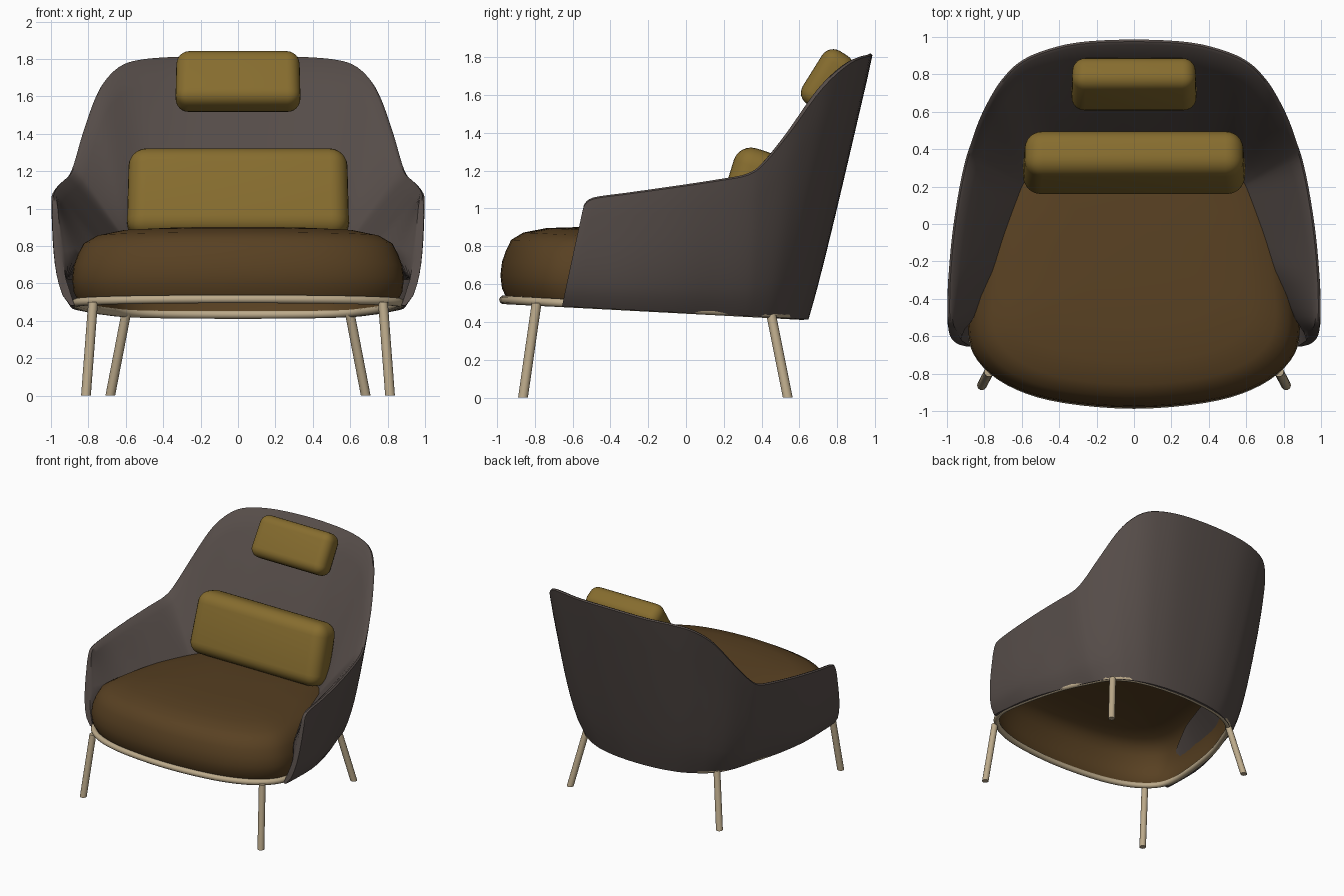
import bpy, bmesh, math
from mathutils import Vector, Matrix

if "Cube" in bpy.data.objects:
    bpy.data.objects.remove(bpy.data.objects["Cube"])


def material(name, rgb):
    m = bpy.data.materials.new(name)
    m.diffuse_color = (*rgb, 1)
    m.use_nodes = True
    m.node_tree.nodes["Principled BSDF"].inputs["Base Color"].default_value = m.diffuse_color
    return m


GREY = material("grey brown fabric", (0.092, 0.073, 0.066))
BROWN = material("dark brown fabric", (0.098, 0.052, 0.016))
MUSTARD = material("mustard fabric", (0.240, 0.152, 0.028))
BEIGE = material("beige metal", (0.50, 0.40, 0.255))


def finish(bm, name, mat, angle=40):
    bmesh.ops.recalc_face_normals(bm, faces=bm.faces)
    me = bpy.data.meshes.new(name)
    bm.to_mesh(me)
    bm.free()
    ob = bpy.data.objects.new(name, me)
    bpy.context.collection.objects.link(ob)
    me.materials.append(mat)
    bpy.ops.object.select_all(action='DESELECT')
    ob.select_set(True)
    bpy.context.view_layer.objects.active = ob
    bpy.ops.object.shade_smooth_by_angle(angle=math.radians(angle))
    return ob


def spline(a, b, c, d, t):
    """Catmull-Rom point between b and c."""
    return [0.5 * (2 * q + (r - p) * t + (2 * p - 5 * q + 4 * r - s) * t * t
                   + (3 * q - p - 3 * r + s) * t ** 3) for p, q, r, s in zip(a, b, c, d)]


def bridge(bm, loops, closed_loops=False):
    """Skin a list of closed vertex loops."""
    n = len(loops[0])
    last = len(loops) if closed_loops else len(loops) - 1
    for i in range(last):
        a, b = loops[i], loops[(i + 1) % len(loops)]
        for j in range(n):
            k = (j + 1) % n
            bm.faces.new((a[j], a[k], b[k], b[j]))


def plane_z(y):
    """Height of the sloping base frame."""
    return 0.517 - 0.053 * (y + 0.97)


# base frame outline, right half from front to back
half = [(0, -.965), (.37, -.935), (.62, -.865), (.79, -.75), (.865, -.6), (.855, -.35),
        (.79, 0), (.70, .25), (.595, .45), (.38, .57), (0, .615)]
pts = half + [(-x, y) for x, y in reversed(half[1:-1])]
N = len(pts)
outline = [spline(pts[i - 1], pts[i], pts[(i + 1) % N], pts[(i + 2) % N], t / 4)
           for i in range(N) for t in range(4)]

# base frame: tube swept round the outline
bm = bmesh.new()
loops = []
M = len(outline)
for i, (x, y) in enumerate(outline):
    p, q = outline[i - 1], outline[(i + 1) % M]
    nrm = Vector((q[1] - p[1], p[0] - q[0], 0)).normalized()
    c = Vector((x, y, plane_z(y)))
    loops.append([bm.verts.new(c + 0.023 * (nrm * math.cos(a) + Vector((0, 0, 1)) * math.sin(a)))
                  for a in (k * math.tau / 10 for k in range(10))])
bridge(bm, loops, True)
finish(bm, "base_frame", BEIGE, 60)

# seat: domed cushion, open underneath
bm = bmesh.new()
loops = []
for s, h in [(.98, .01), (1.01, .06), (1.02, .13), (1.01, .2), (.985, .26), (.95, .32),
             (.87, .362), (.72, .392), (.5, .407), (.25, .412)]:
    ring = []
    for x, y in outline:
        px, py = x * s, -.15 + (y + .15) * s
        ring.append(bm.verts.new((px, py, plane_z(py) + h)))
    loops.append(ring)
bridge(bm, loops)
bm.faces.new(loops[-1])
finish(bm, "seat", BROWN, 60)

# legs: splayed round bars
legs = {"front": ((.775, -.79, .5), (.813, -.862, 0)), "back": ((.598, .45, .44), (.683, .538, 0))}
for pos, (top, foot) in legs.items():
    for side, sx in (("left", -1), ("right", 1)):
        bm = bmesh.new()
        loops = [[bm.verts.new((sx * c[0] + .026 * math.cos(a), c[1] + .026 * math.sin(a), c[2]))
                  for a in (k * math.tau / 16 for k in range(16))] for c in (foot, top)]
        bridge(bm, loops)
        for lp in loops:
            bm.faces.new(lp)
        finish(bm, f"{pos}_{side}_leg", BEIGE)

# shell stations from back centre to arm front:
# rim x, y, z; bottom x, y; inner padding at seat level x, y
stations = [
    (0, .99, 1.82, 0, .64, 0, .35), (.3, .975, 1.813, .18, .63, .2, .35),
    (.5, .925, 1.8, .32, .605, .32, .35), (.62, .865, 1.77, .41, .575, .42, .34),
    (.705, .78, 1.7, .5, .53, .5, .31), (.765, .69, 1.6, .56, .49, .54, .28),
    (.83, .56, 1.42, .62, .43, .56, .25), (.88, .42, 1.25, .67, .35, .58, .22),
    (.908, .33, 1.185, .70, .28, .595, .19), (.94, .18, 1.155, .745, .15, .625, .1),
    (.975, -.05, 1.12, .82, -.06, .685, -.08), (.997, -.3, 1.085, .873, -.3, .745, -.25),
    (1.0, -.49, 1.058, .888, -.56, .855, -.5), (.995, -.54, 1.02, .888, -.655, .94, -.593)]


def flip(r):
    return [-v if k in (0, 3, 5) else v for k, v in enumerate(r)]


ext = [flip(stations[1])] + stations + [stations[-1]]
right = [spline(*ext[i:i + 4], t / 4) for i in range(len(stations) - 1) for t in range(4)]
right.append(list(stations[-1]))
cols = [flip(r) for r in reversed(right[1:])] + right

# shell: padded wraparound back and arms
bm = bmesh.new()
loops = []
R = 10
for i, (tx, ty, tz, bx, by, sx, sy) in enumerate(cols):
    p, q = cols[max(i - 1, 0)], cols[min(i + 1, len(cols) - 1)]
    n = Vector((p[4] - q[4], q[3] - p[3], 0)).normalized()
    arm = abs(n.x)
    top, bot = Vector((tx, ty, tz)), Vector((bx, by, plane_z(by) - .018)) + n * .008

    def outer(v):
        return bot.lerp(top, v) + n * (.008 + .035 * arm) * math.sin(math.pi * v ** .6)

    # padding meets the seat lower down towards the arm front
    f = min(max((-.25 - sy) / .3, 0), 1)
    S = Vector((sx, sy, .81 - .08 * f))
    rim = top - n * .03
    prof = [outer(k / R) for k in range(R)]
    prof += [top - n * .004 - Vector((0, 0, .008)), top - n * .015, rim - Vector((0, 0, .006))]
    for k in range(1, 8):
        t = k / 7
        prof.append(rim.lerp(S, t) - n * .03 * (1 - arm) * math.sin(math.pi * t))
    v = (.62 - bot.z) / (top.z - bot.z)
    prof += [outer(v) - n * .045, bot - n * .022]
    loops.append([bm.verts.new(c) for c in prof])
bridge(bm, loops)
bm.faces.new(loops[0])
bm.faces.new(loops[-1])
finish(bm, "shell", GREY, 45)


# pillows: rounded boxes leaning back, a little narrower at the top
def pillow(name, centre, size, tilt, bevel):
    bm = bmesh.new()
    bmesh.ops.create_cube(bm, size=1)
    for vert in bm.verts:
        vert.co = Vector([a * b for a, b in zip(vert.co, size)])
        if vert.co.z > 0:
            vert.co.x *= .98
    bmesh.ops.bevel(bm, geom=bm.edges[:], offset=bevel, segments=6, profile=.5, affect='EDGES')
    bm.transform(Matrix.Translation(centre) @ Matrix.Rotation(math.radians(-tilt), 4, 'X'))
    finish(bm, name, MUSTARD, 50)


pillow("lumbar_pillow", (0, .328, 1.075), (1.19, .25, .49), 17, .095)
pillow("head_pillow", (0, .747, 1.68), (.67, .185, .33), 32, .07)
